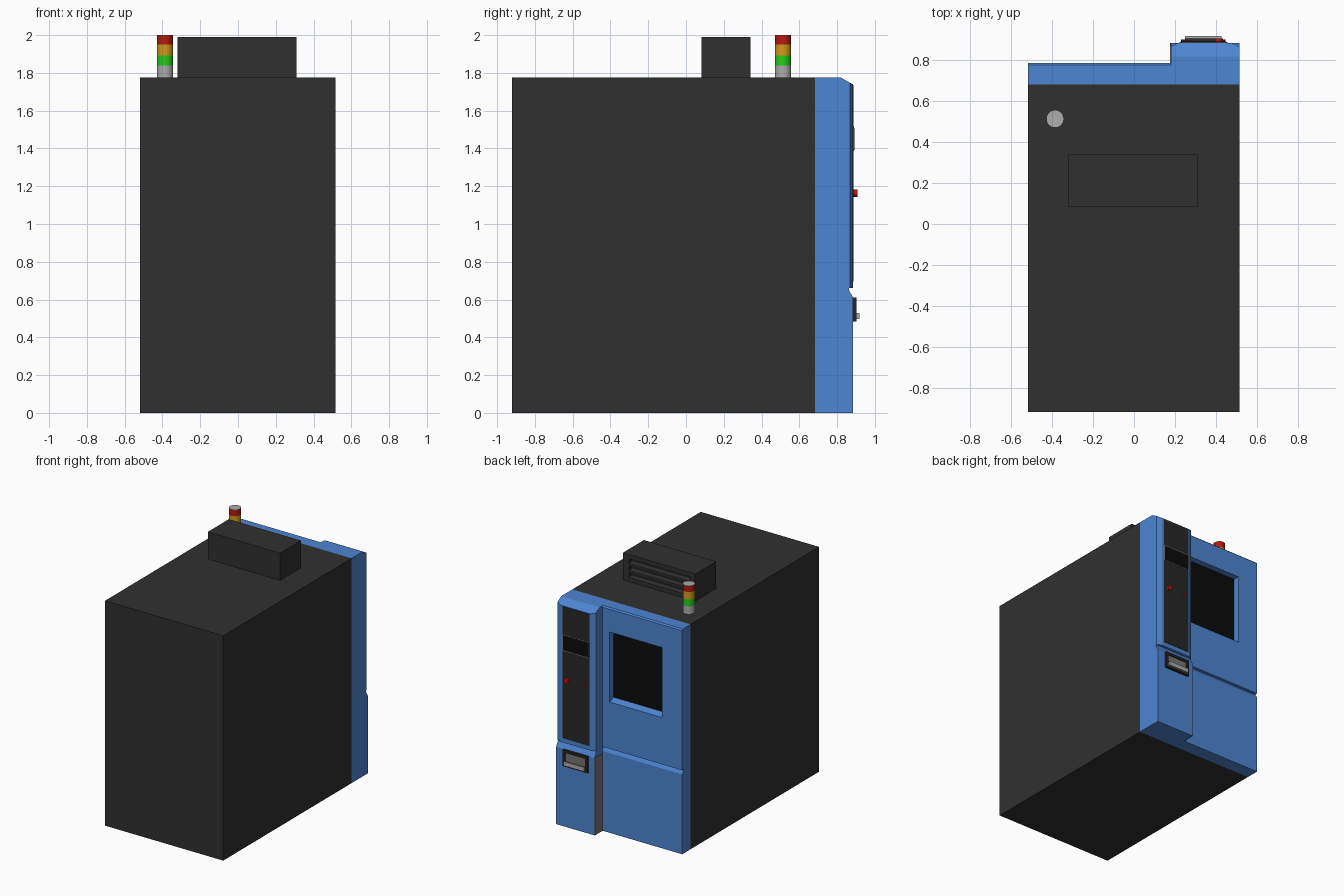
import bpy, bmesh, math
from mathutils import Vector

if "Cube" in bpy.data.objects:
    bpy.data.objects.remove(bpy.data.objects["Cube"])


def material(name, rgb):
    m = bpy.data.materials.new(name)
    m.diffuse_color = (*rgb, 1)
    m.use_nodes = True
    m.node_tree.nodes["Principled BSDF"].inputs["Base Color"].default_value = m.diffuse_color
    return m


BLUE = material("blue_paint", (0.075, 0.235, 0.64))
DARK = material("dark_panel", (0.03, 0.03, 0.03))
PANEL = material("control_black", (0.02, 0.02, 0.02))
BLACK = material("black_glass", (0.003, 0.003, 0.003))
RED = material("red", (0.45, 0.01, 0.005))
AMBER = material("amber", (0.65, 0.32, 0.01))
GREEN = material("green", (0.02, 0.6, 0.01))
GREY = material("grey", (0.42, 0.42, 0.42))
STEEL = material("steel", (0.18, 0.18, 0.18))


def finish(bm, name, mat):
    bmesh.ops.recalc_face_normals(bm, faces=bm.faces)
    me = bpy.data.meshes.new(name)
    bm.to_mesh(me)
    bm.free()
    me.materials.append(mat)
    ob = bpy.data.objects.new(name, me)
    bpy.context.collection.objects.link(ob)
    return ob


def prism(name, profile, lo, hi, axis, mat, cut=None):
    """Extrude a yz profile along x, or an xy profile along z; optionally slice it by a plane."""
    bm = bmesh.new()
    place = (lambda a, b: (lo, a, b)) if axis == 'X' else (lambda a, b: (a, b, lo))
    face = bm.faces.new([bm.verts.new(place(a, b)) for a, b in profile])
    new = bmesh.ops.extrude_face_region(bm, geom=[face])['geom']
    step = Vector((hi - lo, 0, 0)) if axis == 'X' else Vector((0, 0, hi - lo))
    bmesh.ops.translate(bm, vec=step, verts=[v for v in new if isinstance(v, bmesh.types.BMVert)])
    if cut:
        res = bmesh.ops.bisect_plane(bm, geom=bm.verts[:] + bm.edges[:] + bm.faces[:],
                                     plane_co=cut[0], plane_no=cut[1], clear_outer=True)
        rim = [e for e in res['geom_cut'] if isinstance(e, bmesh.types.BMEdge)]
        bmesh.ops.contextual_create(bm, geom=rim)
    return finish(bm, name, mat)


def box(name, x, y, z, mat):
    return prism(name, [(y[0], z[0]), (y[1], z[0]), (y[1], z[1]), (y[0], z[1])], x[0], x[1], 'X', mat)


def cylinder(name, centre, r, depth, mat, along_y=False):
    rot = (math.pi / 2, 0, 0) if along_y else (0, 0, 0)
    bpy.ops.mesh.primitive_cylinder_add(vertices=32, radius=r, depth=depth, location=centre, rotation=rot)
    ob = bpy.context.object
    ob.name = name
    ob.data.materials.append(mat)
    bpy.ops.object.shade_smooth_by_angle()
    return ob


def carve(ob, cutter):
    mod = ob.modifiers.new("recess", 'BOOLEAN')
    mod.operation, mod.solver, mod.object = 'DIFFERENCE', 'EXACT', cutter
    bpy.context.view_layer.objects.active = ob
    bpy.ops.object.modifier_apply(modifier=mod.name)
    bpy.data.objects.remove(cutter)


L, R, STEP = -0.518, 0.515, 0.18

# main cabinet
box("cabinet", (L, R), (-0.92, 0.682), (0, 1.775), DARK)

# door side of the blue front, with a groove and a window recess
door = prism("door_panel", [(0.682, 0), (0.787, 0), (0.787, 0.63), (0.767, 0.66), (0.787, 0.663),
                            (0.787, 1.765), (0.777, 1.775), (0.682, 1.775)], L, STEP, 'X', BLUE)
carve(door, prism("window_cutter", [(0.82, 1.02), (0.735, 1.052), (0.735, 1.585), (0.82, 1.585)],
                  -0.34, 0.115, 'X', BLUE))
box("window_glass", (-0.34, 0.115), (0.73, 0.738), (1.052, 1.585), BLACK)

# protruding control tower: plain base and chamfered upper part
prism("tower_base", [(0.682, 0), (0.885, 0), (0.885, 0.61), (0.863, 0.65), (0.863, 0.66), (0.682, 0.66)],
      STEP, R, 'X', BLUE)
box("tower_base_side", (STEP - 0.003, STEP), (0.787, 0.884), (0, 0.61), STEEL)
prism("tower_top", [(STEP, 0.682), (R, 0.682), (R, 0.868), (0.475, 0.885), (0.215, 0.885), (STEP, 0.868)],
      0.66, 1.775, 'Z', BLUE, cut=((0, 0.82, 1.775), (0, 0.035, 0.063)))

# control panel, screen and buttons
box("control_panel", (0.222, 0.457), (0.88, 0.888), (0.695, 1.735), PANEL)
box("screen_frame", (0.222, 0.457), (0.88, 0.89), (1.387, 1.515), STEEL)
box("screen", (0.228, 0.451), (0.88, 0.892), (1.393, 1.509), BLACK)
cylinder("stop_button", (0.415, 0.895, 1.163), 0.02, 0.024, RED, True)
cylinder("small_button", (0.265, 0.89, 1.17), 0.011, 0.012, RED, True)

# pull handle with recessed plate
plate = box("handle_plate", (0.23, 0.447), (0.88, 0.902), (0.483, 0.612), PANEL)
carve(plate, box("plate_cutter", (0.25, 0.427), (0.89, 0.95), (0.503, 0.592), PANEL))
box("handle_back", (0.25, 0.427), (0.885, 0.893), (0.503, 0.592), STEEL)
prism("handle_grip", [(0.89, 0.497), (0.918, 0.497), (0.918, 0.53), (0.908, 0.53), (0.89, 0.512)],
      0.25, 0.427, 'X', GREY)

# roof vent with louvre slots
vent = box("roof_vent", (-0.32, 0.31), (0.082, 0.342), (1.775, 1.99), DARK)
for i in range(3):
    z = 1.8 + i * 0.056
    carve(vent, prism("slot_cutter", [(0.4, z), (0.3, z + 0.012), (0.3, z + 0.044), (0.4, z + 0.044)],
                      -0.275, 0.26, 'X', DARK))

# signal light stack
for name, z0, z1, mat in (("light_base", 1.775, 1.838, GREY), ("green_light", 1.838, 1.893, GREEN),
                          ("amber_light", 1.893, 1.95, AMBER), ("red_light", 1.95, 1.997, RED),
                          ("light_cap", 1.997, 2.0, GREY)):
    cylinder(name, (-0.386, 0.514, (z0 + z1) / 2), 0.043, z1 - z0, mat)
